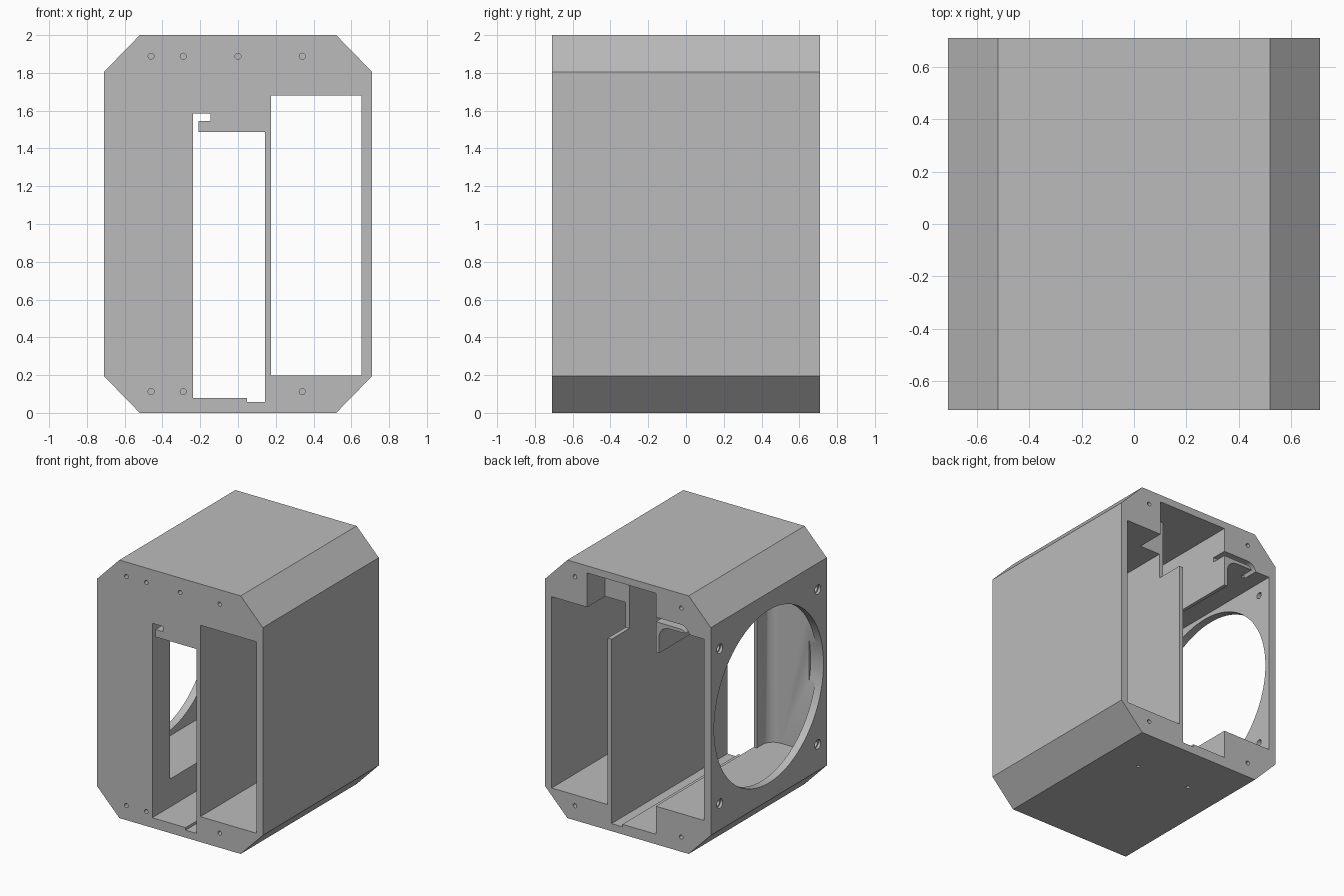
import bpy, bmesh, math
from mathutils import Matrix

cube = bpy.data.objects.get("Cube")
if cube:
    bpy.data.objects.remove(cube, do_unlink=True)

DEPTH = 0.71      # half depth
OUT = 0.80        # beyond the shell, for open ends

grey = bpy.data.materials.new("plain_grey")
grey.use_nodes = True
colour = (0.5, 0.5, 0.5, 1)
grey.diffuse_color = colour
grey.node_tree.nodes["Principled BSDF"].inputs["Base Color"].default_value = colour


def finish(name, bm):
    bmesh.ops.recalc_face_normals(bm, faces=bm.faces)
    mesh = bpy.data.meshes.new(name)
    bm.to_mesh(mesh)
    bm.free()
    obj = bpy.data.objects.new(name, mesh)
    bpy.context.collection.objects.link(obj)
    mesh.materials.append(grey)
    return obj


def prism(name, outline, y0, y1):
    """Extrude an (x, z) outline along y."""
    bm = bmesh.new()
    face = bm.faces.new([bm.verts.new((x, y0, z)) for x, z in outline])
    new = bmesh.ops.extrude_face_region(bm, geom=[face])["geom"]
    verts = [v for v in new if isinstance(v, bmesh.types.BMVert)]
    bmesh.ops.translate(bm, verts=verts, vec=(0, y1 - y0, 0))
    return finish(name, bm)


def box(name, x0, x1, y0, y1, z0, z1):
    return prism(name, [(x0, z0), (x1, z0), (x1, z1), (x0, z1)], y0, y1)


def drill(name, centre, radius, length, axis, sides=24):
    bm = bmesh.new()
    turn = {"x": Matrix.Rotation(math.pi / 2, 4, "Y"),
            "y": Matrix.Rotation(math.pi / 2, 4, "X"),
            "z": Matrix.Identity(4)}[axis]
    bmesh.ops.create_cone(bm, cap_ends=True, segments=sides, radius1=radius,
                          radius2=radius, depth=length,
                          matrix=Matrix.Translation(centre) @ turn)
    return finish(name, bm)


def arc(cx, cz, r, a0, a1, steps=8):
    angles = [math.radians(a0 + (a1 - a0) * i / steps) for i in range(steps + 1)]
    return [(cx + r * math.cos(a), cz + r * math.sin(a)) for a in angles]


# Chamfered outer shell
half = [(0.52, 0), (0.71, 0.195), (0.71, 1.805), (0.52, 2)]
housing = prism("housing", half + [(-x, z) for x, z in reversed(half)], -DEPTH, DEPTH)

# Side bay, middle bay, front opening, floor groove and rear pocket
cutters = [
    box("side_bay", 0.175, 0.655, -OUT, OUT, 0.197, 1.68),
    box("middle_bay", -0.238, 0.142, -0.49, OUT, 0.078, 1.945),
    box("front_opening", -0.238, 0.142, -OUT, -0.4, 0.078, 1.487),
    box("floor_groove", 0.048, 0.142, -OUT, OUT, 0.058, 0.2),
    box("rear_pocket", 0.1, 0.35, 0.49, OUT, 1.487, 1.945),
]

# Hooked cable slot in the front
cutters.append(prism("front_cable_slot", [
    (-0.238, 1.4), (-0.21, 1.4), (-0.21, 1.545), (-0.145, 1.545),
    (-0.145, 1.585), (-0.238, 1.585)], -OUT, -0.4))

# Fan chamber with rounded inner edges
chamber = box("fan_chamber", -0.65, -0.265, -0.65, OUT, 0.295, 1.7)
bm = bmesh.new()
bm.from_mesh(chamber.data)
edges = []
for e in bm.edges:
    mid = (e.verts[0].co + e.verts[1].co) / 2
    if mid.x > -0.3 and (mid.z > 1.6 or (mid.y < -0.6 and mid.z > 0.4)):
        edges.append(e)
edges = [e for e in edges if not all(v.co.y > DEPTH for v in e.verts)]
bmesh.ops.bevel(bm, geom=edges, offset=0.09, segments=8, profile=0.5, affect="EDGES")
bm.to_mesh(chamber.data)
bm.free()
cutters.append(chamber)
cutters.append(box("chamber_window", -0.4, -0.2, -0.49, OUT, 0.295, 1.487))

# Curved cable slot in the rear, running down into the chamber
outer = arc(-0.45, 1.68, 0.08, 90, 180)
inner = arc(-0.45, 1.68, 0.045, 180, 90)
cutters.append(prism("rear_cable_slot",
                     [(-0.2, 1.76)] + outer + inner + [(-0.2, 1.725)], 0.59, OUT))

# Fan opening with four stepped screw holes
cutters.append(drill("fan_opening", (-0.7, 0, 1), 0.67, 0.2, "x", 96))
for y in (-0.6, 0.6):
    for z in (0.4, 1.6):
        cutters.append(drill("fan_screw_head", (-0.71, y, z), 0.036, 0.04, "x"))
        cutters.append(drill("fan_screw", (-0.7, y, z), 0.024, 0.2, "x"))

# Blind screw holes in the front, rear and base
for x in (-0.46, -0.29, 0.34):
    for z in (0.113, 1.888):
        cutters.append(drill("front_screw", (x, -DEPTH, z), 0.016, 0.3, "y", 16))
cutters.append(drill("front_screw", (0, -DEPTH, 1.888), 0.016, 0.3, "y", 16))
for x in (-0.455, 0.455):
    for z in (0.113, 1.888):
        cutters.append(drill("rear_screw", (x, DEPTH, z), 0.016, 0.3, "y", 16))
for x in (-0.225, 0.235):
    cutters.append(drill("base_screw", (x, 0.325, 0), 0.014, 0.1, "z", 16))

# Cut everything out of the shell
bpy.context.view_layer.objects.active = housing
for cutter in cutters:
    cutter.hide_render = True
    mod = housing.modifiers.new(cutter.name, "BOOLEAN")
    mod.operation = "DIFFERENCE"
    mod.solver = "EXACT"
    mod.object = cutter
    bpy.ops.object.modifier_apply(modifier=mod.name)
    bpy.data.objects.remove(cutter, do_unlink=True)

bpy.ops.object.select_all(action="DESELECT")
housing.select_set(True)
bpy.ops.object.shade_smooth_by_angle(angle=math.radians(30))
